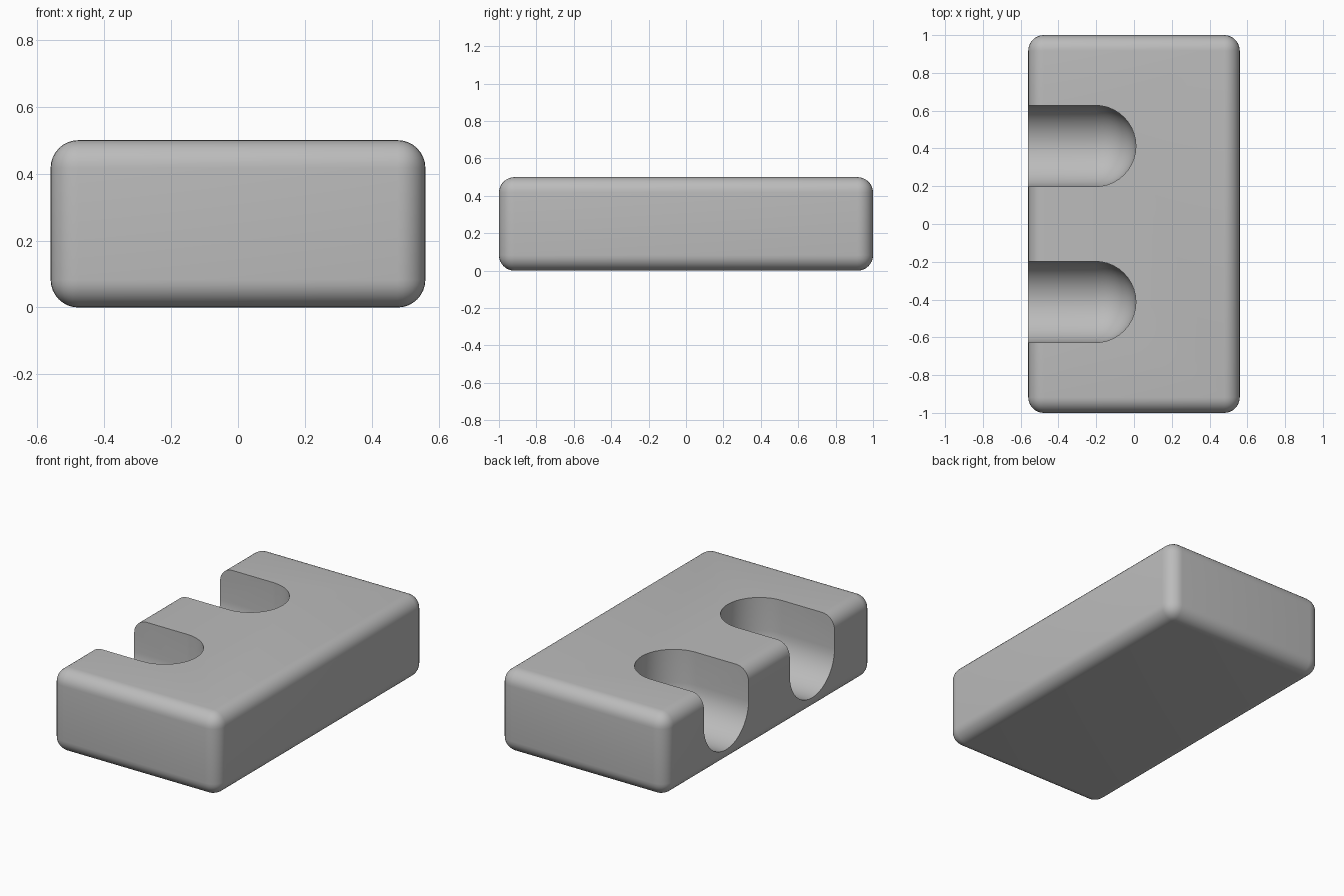
import bpy, bmesh, math
from mathutils import Matrix

if "Cube" in bpy.data.objects:
    bpy.data.objects.remove(bpy.data.objects["Cube"])

grey = bpy.data.materials.new("light grey")
grey.diffuse_color = (0.5, 0.5, 0.5, 1)
grey.use_nodes = True
grey.node_tree.nodes["Principled BSDF"].inputs["Base Color"].default_value = grey.diffuse_color


def new_object(name, bm):
    mesh = bpy.data.meshes.new(name)
    bm.to_mesh(mesh)
    bm.free()
    mesh.materials.append(grey)
    obj = bpy.data.objects.new(name, mesh)
    bpy.context.collection.objects.link(obj)
    return obj


# Slot cutter: a sphere swept sideways out of the block and upwards
def slot_cutter(y, radius=0.215, end_x=-0.205, z=0.30):
    bm = bmesh.new()
    for x in (end_x, -1.0):
        for height in (z, 1.0):
            bmesh.ops.create_uvsphere(bm, u_segments=40, v_segments=20, radius=radius,
                                      matrix=Matrix.Translation((x, y, height)))
    hull = bmesh.ops.convex_hull(bm, input=bm.verts[:])
    inside = {v for v in hull["geom_interior"] + hull["geom_unused"]
              if isinstance(v, bmesh.types.BMVert)}
    bmesh.ops.delete(bm, geom=list(inside), context='VERTS')
    bmesh.ops.dissolve_limit(bm, angle_limit=math.radians(0.2),
                             verts=bm.verts[:], edges=bm.edges[:])
    bmesh.ops.recalc_face_normals(bm, faces=bm.faces[:])
    obj = new_object("slot_cutter", bm)
    obj.hide_render = True
    return obj


# Block with rounded edges
bm = bmesh.new()
bmesh.ops.create_cube(bm, size=1, matrix=Matrix.Translation((0, 0, 0.25))
                      @ Matrix.Diagonal((1.12, 2.0, 0.5, 1)))
bmesh.ops.bevel(bm, geom=bm.edges[:], offset=0.083, segments=8, profile=0.5, affect='EDGES')
block = new_object("slotted_block", bm)
bpy.context.view_layer.objects.active = block
block.select_set(True)

# Two round-bottomed slots open to the left side
for y in (-0.413, 0.413):
    cutter = slot_cutter(y)
    cut = block.modifiers.new("slot", 'BOOLEAN')
    cut.operation = 'DIFFERENCE'
    cut.solver = 'EXACT'
    cut.object = cutter
    bpy.ops.object.modifier_apply(modifier=cut.name)
    bpy.data.objects.remove(cutter)

bpy.ops.object.shade_smooth_by_angle(angle=math.radians(30))
